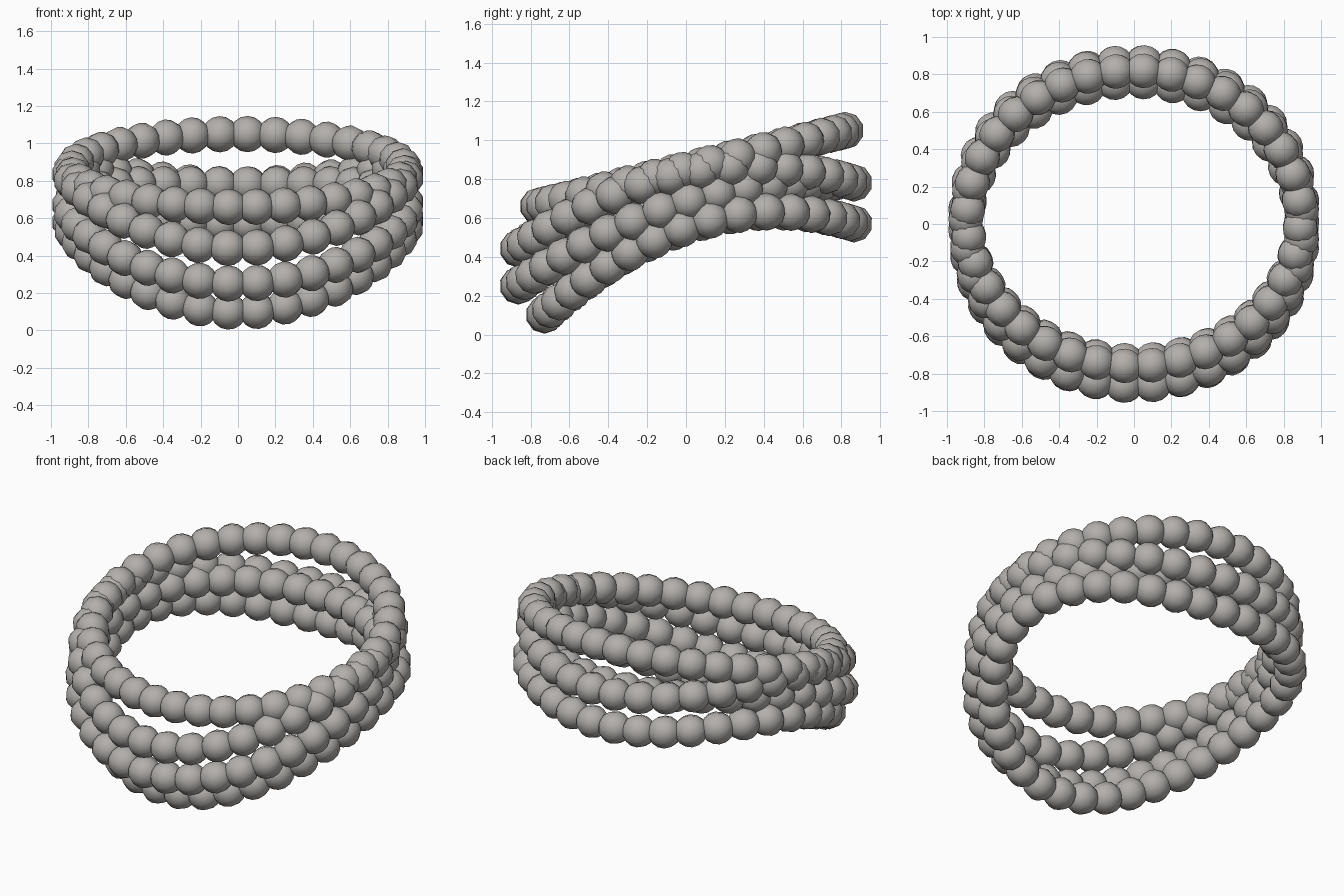
import bpy, bmesh
from math import sin, cos, pi
from mathutils import Vector, Matrix

cube = bpy.data.objects.get("Cube")
if cube:
    bpy.data.objects.remove(cube, do_unlink=True)

# Single warm grey bead material
bead_mat = bpy.data.materials.new("warm_grey")
bead_mat.use_nodes = True
colour = (0.45, 0.43, 0.41, 1.0)
bead_mat.diffuse_color = colour
bead_mat.node_tree.nodes["Principled BSDF"].inputs["Base Color"].default_value = colour

BEADS = 36
RADIUS = 0.097


def strand_path(half_width, front, back, arch):
    """Closed tilted loop from the front to the back (y, z), its sides raised by arch."""
    (y0, z0), (y1, z1) = front, back

    def point(t):
        s = sin(t)
        return Vector((half_width * cos(t),
                       (y0 + y1) / 2 + s * (y1 - y0) / 2,
                       (z0 + z1) / 2 + s * (z1 - z0) / 2 + arch * cos(t) ** 2))
    return point


def even_points(point, count, shift, steps=1440):
    """Points evenly spaced along the loop, starting at the front."""
    pts = [point(-pi / 2 + 2 * pi * i / steps) for i in range(steps + 1)]
    lengths = [0.0]
    for a, b in zip(pts, pts[1:]):
        lengths.append(lengths[-1] + (b - a).length)
    result, i = [], 0
    for k in range(count):
        target = lengths[-1] * (k + shift) / count
        while lengths[i + 1] < target:
            i += 1
        result.append((pts[i], (pts[i + 1] - pts[i]).normalized()))
    return result


def bead_strand(name, *shape):
    bm = bmesh.new()
    for pos, tangent in even_points(strand_path(*shape), BEADS, 0.67):
        # Each bead has its hole axis along the strand
        turn = tangent.to_track_quat('Z', 'Y').to_matrix().to_4x4()
        bmesh.ops.create_uvsphere(bm, u_segments=10, v_segments=8, radius=RADIUS,
                                  matrix=Matrix.Translation(pos) @ turn)
    for face in bm.faces:
        face.smooth = True
    mesh = bpy.data.meshes.new(name)
    bm.to_mesh(mesh)
    bm.free()
    mesh.materials.append(bead_mat)
    obj = bpy.data.objects.new(name, mesh)
    bpy.context.collection.objects.link(obj)


# Four interleaved strands, top to bottom
bead_strand("top_strand", 0.89, (-0.76, 0.66), (0.82, 1.05), 0.0)
bead_strand("upper_strand", 0.90, (-0.865, 0.44), (0.865, 0.78), 0.22)
bead_strand("lower_strand", 0.90, (-0.865, 0.25), (0.76, 0.78), 0.15)
bead_strand("bottom_strand", 0.90, (-0.73, 0.10), (0.865, 0.57), 0.24)
